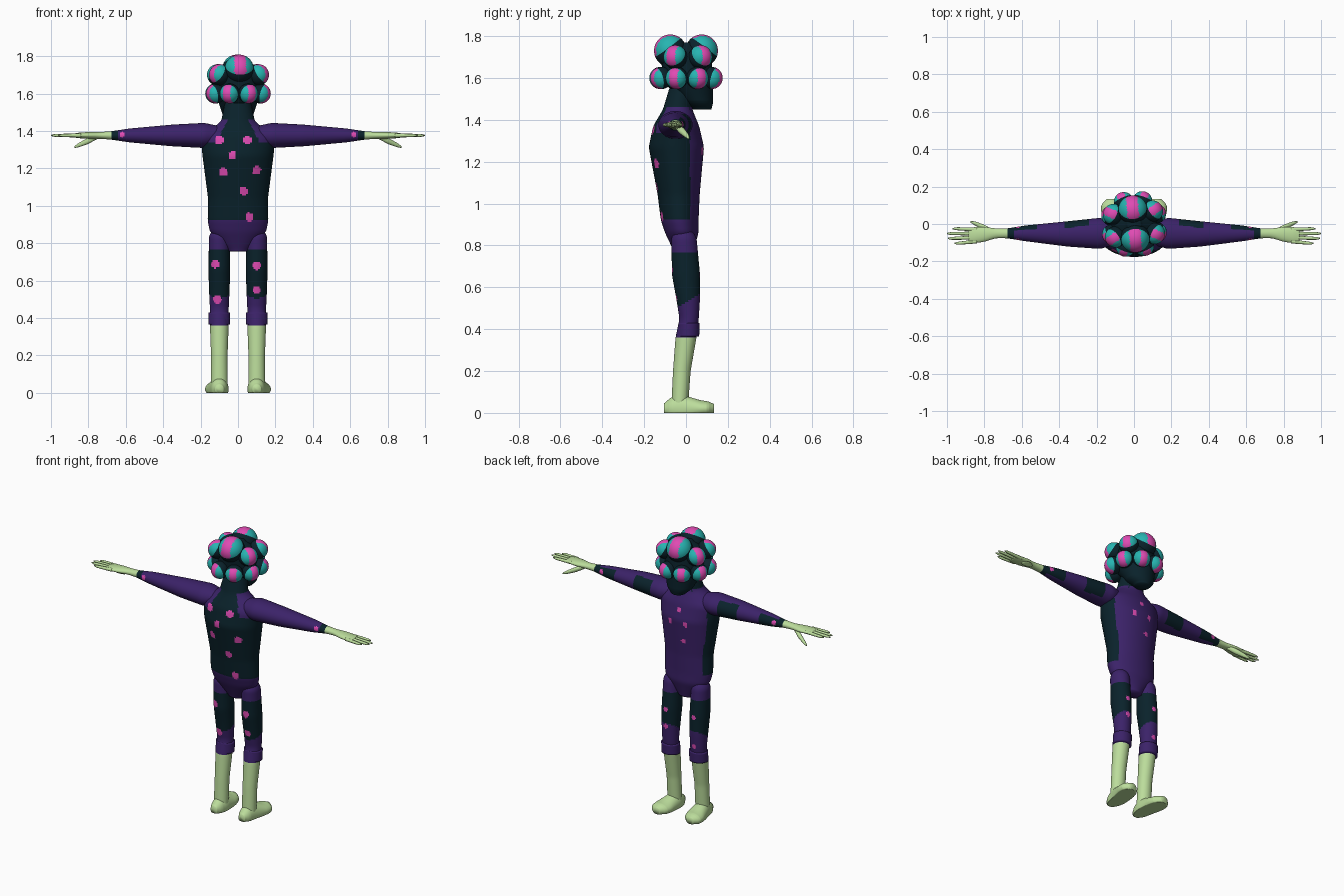
import bpy, bmesh, math
from mathutils import Vector

if "Cube" in bpy.data.objects:
    bpy.data.objects.remove(bpy.data.objects["Cube"])


def material(name, red, green, blue):
    colour = (red, green, blue, 1)
    mat = bpy.data.materials.new(name)
    mat.use_nodes = True
    mat.diffuse_color = colour
    shader = mat.node_tree.nodes["Principled BSDF"]
    shader.inputs["Base Color"].default_value = colour
    return mat


MATERIALS = [material("dark_teal", .003, .016, .024),
             material("purple", .044, .016, .14),
             material("pink", .74, .07, .45),
             material("turquoise", .02, .46, .44),
             material("pale_green", .5, .72, .33)]
DARK, PURPLE, PINK, TURQUOISE, PALE = range(len(MATERIALS))


def finish(bm, name, rule):
    """Colour the faces by a rule, shade smooth and link the object."""
    bmesh.ops.recalc_face_normals(bm, faces=bm.faces)
    bm.normal_update()
    for face in bm.faces:
        face.smooth = True
        face.material_index = rule(face.calc_center_median(), face.normal)
    mesh = bpy.data.meshes.new(name)
    bm.to_mesh(mesh)
    bm.free()
    for mat in MATERIALS:
        mesh.materials.append(mat)
    part = bpy.data.objects.new(name, mesh)
    bpy.context.collection.objects.link(part)
    return part


def section(keys, position):
    """Blend the two keys on either side of a position."""
    position = min(max(position, keys[0][0]), keys[-1][0])
    for low, high in zip(keys, keys[1:]):
        if position <= high[0]:
            blend = (position - low[0]) / (high[0] - low[0])
            return Vector(low[1:]).lerp(Vector(high[1:]), blend)


def loft(name, axis, fixed, keys, rule, side=1, rings=90, segments=64, soft=.012):
    """Rings along an axis; a key is position, shift, radius along the shift, radius across."""
    bm = bmesh.new()
    loops = []
    start, end = keys[0][0], keys[-1][0]
    for ring in range(rings + 1):
        along = start + (end - start) * ring / rings
        samples = [section(keys, along + step) for step in (-soft, 0, soft)]
        shift, radius, across = sum(samples, Vector((0, 0, 0))) / len(samples)
        loop = []
        for corner in range(segments):
            angle = math.tau * corner / segments
            moved = shift + radius * math.cos(angle)
            other = fixed(along) + across * math.sin(angle)
            if axis == "x":
                x, y, z = along, moved, other
            elif axis == "y":
                x, y, z = moved, along, other
            else:
                x, y, z = other, moved, along
            loop.append(bm.verts.new((x * side, y, max(z, 0))))
        loops.append(loop)
    for low, high in zip(loops, loops[1:]):
        for corner in range(segments):
            before = corner - 1
            bm.faces.new((low[before], low[corner], high[corner], high[before]))
    bm.faces.new(loops[0])
    bm.faces.new(loops[-1])
    return finish(bm, name, rule)


# Suit spots as x and z: large ones at -y, small ones at +y
BACK_SPOTS = [(-.1, 1.35), (.05, 1.35), (-.03, 1.27), (-.08, 1.18), (.1, 1.19), (.03, 1.08),
              (.06, .94), (-.12, .69), (-.11, .5), (.1, .68), (.1, .55)]
CHEST_SPOTS = [(0, 1.33), (-.05, 1.25), (.06, 1.25), (-.03, 1.14),
               (-.1, .66), (-.1, .47), (.1, .66), (.1, .55)]


def spotted(centre, normal):
    spots, size = (BACK_SPOTS, .023) if normal.y < 0 else (CHEST_SPOTS, .015)
    return any(math.hypot(centre.x - x, centre.z - z) < size for x, z in spots)


def torso_rule(centre, normal):
    if spotted(centre, normal):
        return PINK
    if centre.z > 1.46:
        return DARK
    yoke = centre.z > 1.34 and abs(centre.x) > .06 + (1.45 - centre.z) / 2
    return PURPLE if yoke or centre.z < .925 or centre.y > .02 else DARK


def leg_rule(centre, normal):
    if centre.z < .365:
        return PALE
    if spotted(centre, normal):
        return PINK
    knee = centre.z < .53 + .6 * centre.y
    return PURPLE if knee or centre.z > .77 else DARK


def arm_rule(centre, normal):
    reach = abs(centre.x)
    if reach > .675:
        return PALE
    if math.hypot(reach - .62, centre.z - 1.38) < .015:
        return PINK
    patch = normal.y > .45 and (.24 < reach < .37 or reach > .52)
    return DARK if patch or reach > .64 else PURPLE


def ball_rule(centre, normal):
    if normal.z < .3:
        return DARK
    return PINK if abs(normal.x) < .4 else TURQUOISE


def plain(index):
    return lambda centre, normal: index


def middle(along):
    return 0


def leg_line(along):
    return .1


def sole_line(along):
    return .02


def arm_line(along):
    return 1.376


def thumb_line(along):
    return 1.37 - .45 * (along - .75)


# Torso with hips and neck
loft("torso", "z", middle, [
    (.755, -.01, .04, .05), (.86, -.02, .08, .15), (.92, -.03, .09, .162),
    (1.04, -.035, .1, .16), (1.27, -.046, .132, .19), (1.37, -.047, .11, .2),
    (1.45, -.04, .07, .09), (1.55, -.02, .06, .07)], torso_rule, segments=96)

# Head under the hair
loft("head", "z", middle, [
    (1.45, .08, .04, .04), (1.48, .06, .07, .08), (1.6, .01, .12, .12),
    (1.7, 0, .12, .12), (1.77, 0, .03, .03)], plain(DARK))

for side, label in ((1, "left"), (-1, "right")):
    # Leg with boot shaft, and the cuff at the knee
    loft(label + "_leg", "z", leg_line, [
        (.03, -.03, .04, .045), (.2, -.02, .042, .044), (.36, 0, .05, .05),
        (.45, .015, .046, .05), (.55, .01, .057, .055), (.66, 0, .067, .058),
        (.84, -.01, .06, .055), (.88, -.01, .03, .03)], leg_rule, side)
    loft(label + "_cuff", "z", leg_line, [
        (.365, .01, .053, .058), (.43, .015, .05, .058)], plain(PURPLE), side, rings=8)

    # Foot with a flat sole
    loft(label + "_foot", "y", sole_line, [
        (-.106, .1, .02, .02), (-.08, .1, .04, .05), (-.03, .1, .05, .07),
        (.07, .115, .062, .04), (.11, .12, .054, .035), (.134, .12, .02, .02)],
        plain(PALE), side)

    # Arm with wrist and palm
    loft(label + "_arm", "x", arm_line, [
        (.1, -.05, .06, .05), (.18, -.05, .083, .067), (.35, -.053, .068, .058),
        (.58, -.05, .042, .037), (.68, -.05, .026, .022), (.74, -.05, .026, .018),
        (.8, -.055, .04, .018), (.86, -.06, .043, .014), (.885, -.06, .036, .008)],
        arm_rule, side)

    # Four fingers and a thumb
    for finger, tip in enumerate((.97, 1, .995, .96)):
        root, end = -.03 - .021 * finger, -.025 - .026 * finger
        loft(f"{label}_finger_{finger + 1}", "x", arm_line, [
            (.84, root, .011, .011), (tip - .02, end, .008, .008), (tip, end, .003, .003)],
            plain(PALE), side, rings=14, segments=12, soft=.004)
    loft(label + "_thumb", "x", thumb_line, [
        (.75, -.045, .012, .012), (.8, -.02, .016, .017), (.85, .003, .011, .012),
        (.875, .012, .004, .005)], plain(PALE), side, rings=14, segments=14, soft=.005)


def hair_ball(name, angle, spread, height, radius):
    """A banded ball whose coloured cap points away from the head."""
    bm = bmesh.new()
    bmesh.ops.create_uvsphere(bm, u_segments=48, v_segments=24, radius=radius)
    ball = finish(bm, name, ball_rule)
    ball.location = (spread * math.cos(angle), spread * math.sin(angle), height)
    outward = ball.location - Vector((0, 0, 1.63))
    ball.rotation_euler = outward.to_track_quat("Z", "Y").to_euler()


# Hair: a lower ring of balls, and an upper ring with larger balls at front and back
for ball in range(8):
    hair_ball(f"lower_hair_ball_{ball + 1}", math.radians(25 + 45 * ball), .13, 1.6, .053)
for ball in range(6):
    angle = math.radians(35 + 60 * ball)
    if abs(math.sin(angle)) > .9:
        hair_ball(f"top_hair_ball_{ball + 1}", angle, .075, 1.73, .078)
    else:
        hair_ball(f"upper_hair_ball_{ball + 1}", angle, .12, 1.7, .057)
